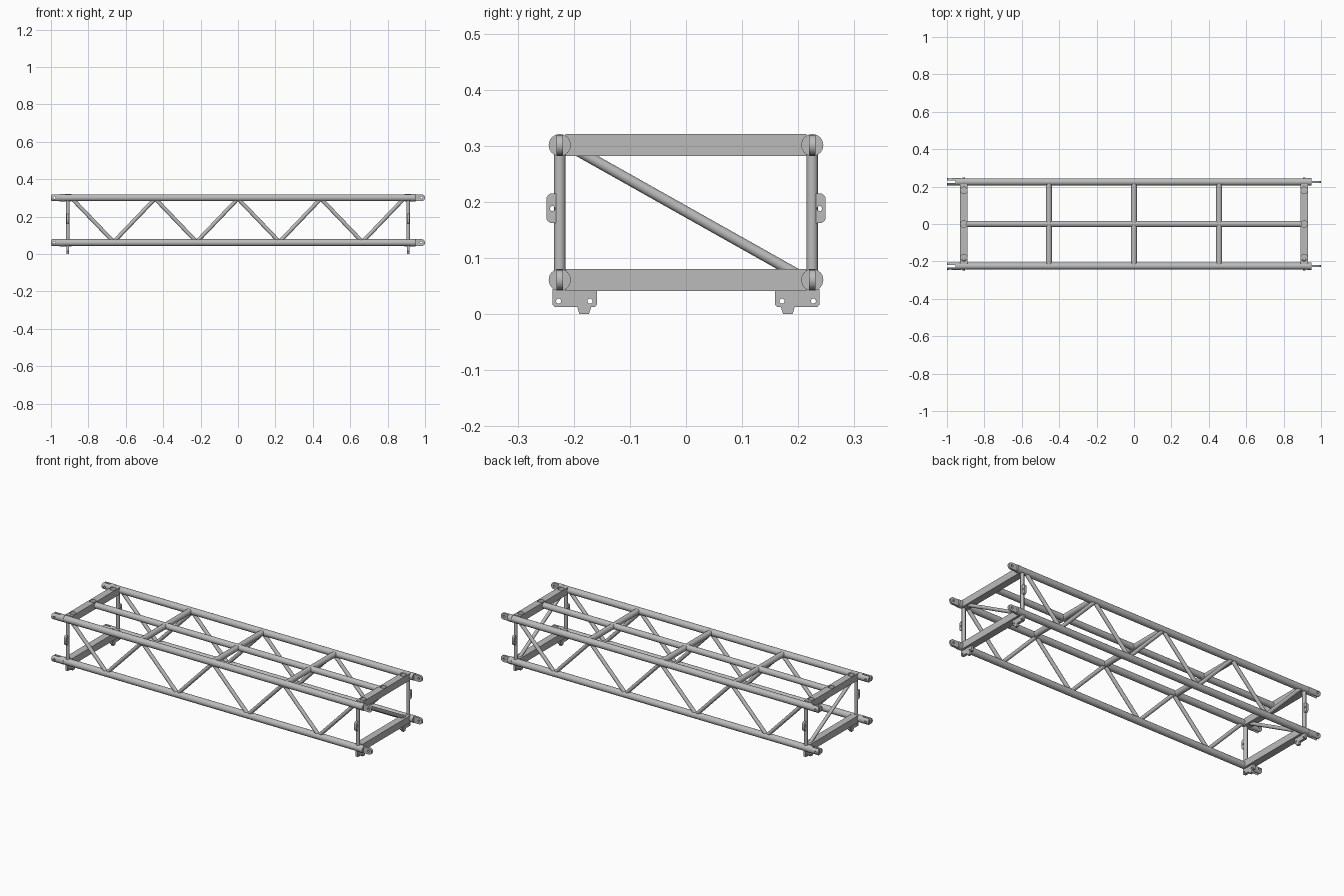
import bpy, bmesh, math
from mathutils import Vector, Matrix

cube = bpy.data.objects.get("Cube")
if cube:
    bpy.data.objects.remove(cube)

steel = bpy.data.materials.new("galvanised_grey")
steel.use_nodes = True
GREY = (0.5, 0.5, 0.5, 1)
steel.diffuse_color = GREY
steel.node_tree.nodes["Principled BSDF"].inputs["Base Color"].default_value = GREY

CHORD_Y, LOW, HIGH, END = 0.225, 0.061, 0.301, 0.91


def link(name, mesh):
    """Add a mesh as a named object, smooth with sharp edges."""
    mesh.materials.clear()
    mesh.materials.append(steel)
    mesh.polygons.foreach_set("use_smooth", [True] * len(mesh.polygons))
    mesh.set_sharp_from_angle(angle=math.radians(35))
    obj = bpy.data.objects.new(name, mesh)
    bpy.context.collection.objects.link(obj)
    return obj


def tube(name, a, b, r, sides=32):
    a, b = Vector(a), Vector(b)
    axis = b - a
    place = Matrix.Translation((a + b) / 2) @ axis.to_track_quat('Z', 'Y').to_matrix().to_4x4()
    bm = bmesh.new()
    bmesh.ops.create_cone(bm, cap_ends=True, segments=sides, radius1=r, radius2=r,
                          depth=axis.length, matrix=place)
    mesh = bpy.data.meshes.new(name)
    bm.to_mesh(mesh)
    bm.free()
    return link(name, mesh)


def box(name, centre, size):
    bm = bmesh.new()
    bmesh.ops.create_cube(bm, size=1, matrix=Matrix.Translation(centre) @ Matrix.Diagonal((*size, 1)))
    mesh = bpy.data.meshes.new(name)
    bm.to_mesh(mesh)
    bm.free()
    return link(name, mesh)


def circle(u, v, r, start=0, sweep=360, n=20):
    steps = n if sweep == 360 else n + 1
    angles = [math.radians(start + sweep * i / n) for i in range(steps)]
    return [(u + r * math.cos(t), v + r * math.sin(t)) for t in angles]


def plate(name, loops, thick, place):
    """Flat plate from an outline plus hole loops."""
    curve = bpy.data.curves.new(name, 'CURVE')
    curve.dimensions, curve.fill_mode, curve.extrude = '2D', 'BOTH', thick / 2
    for loop in loops:
        spline = curve.splines.new('POLY')
        spline.points.add(len(loop) - 1)
        for point, (u, v) in zip(spline.points, loop):
            point.co = (u, v, 0, 1)
        spline.use_cyclic_u = True
    temp = bpy.data.objects.new(name + "_outline", curve)
    bpy.context.collection.objects.link(temp)
    mesh = bpy.data.meshes.new_from_object(temp.evaluated_get(bpy.context.evaluated_depsgraph_get()))
    bpy.data.objects.remove(temp)
    bm = bmesh.new()
    bm.from_mesh(mesh)
    bmesh.ops.remove_doubles(bm, verts=bm.verts, dist=1e-5)
    bmesh.ops.transform(bm, matrix=place, verts=bm.verts)
    bmesh.ops.recalc_face_normals(bm, faces=bm.faces)
    bm.to_mesh(mesh)
    bm.free()
    return link(name, mesh)


def boolean(obj, steps):
    """Apply (operation, cutter) pairs and drop the cutters."""
    for operation, cutter in steps:
        cutter.hide_render = True
        mod = obj.modifiers.new("cut", 'BOOLEAN')
        mod.operation, mod.object, mod.solver = operation, cutter, 'EXACT'
    mesh = bpy.data.meshes.new_from_object(obj.evaluated_get(bpy.context.evaluated_depsgraph_get()))
    name = obj.name
    for item in [obj] + [cutter for _, cutter in steps]:
        bpy.data.objects.remove(item)
    return link(name, mesh)


def facing_side(x, y, z):
    """Plate lying in the YZ plane."""
    return Matrix(((0, 0, 1, x), (1, 0, 0, y), (0, 1, 0, z), (0, 0, 0, 1)))


def facing_front(x, y, z):
    """Plate lying in the XZ plane."""
    return Matrix(((1, 0, 0, x), (0, 0, -1, y), (0, 1, 0, z), (0, 0, 0, 1)))


# Main chords with end collars, tongues on one end and forks on the other
R = 0.0197
for y in (-CHORD_Y, CHORD_Y):
    for z in (LOW, HIGH):
        tube("chord", (-0.93, y, z), (0.93, y, z), 0.0185)
        for s in (-1, 1):
            tube("end_collar", (s * 0.926, y, z), (s * 0.95, y, z), R)
        outline = [(0.94, -0.018)] + circle(0.982, 0, 0.018, -90, 180) + [(0.94, 0.018)]
        plate("coupling_tongue", [outline, circle(0.98, 0, 0.006)], 0.012, facing_front(0, y, z))

        fork = tube("coupling_fork", (-1, y, z), (-0.945, y, z), R)
        rounded = plate("fork_rounding", [[(-0.93, 0.022)] + circle(-0.988, 0.008, 0.012, 90, 90)
                        + circle(-0.988, -0.008, 0.012, 180, 90) + [(-0.93, -0.022)]],
                        0.06, facing_front(0, y, z))
        slot = box("fork_slot", (-0.985, y, z), (0.06, 0.014, 0.06))
        pin = tube("fork_pin_hole", (-0.982, y - 0.04, z), (-0.982, y + 0.04, z), 0.006, 20)
        boolean(fork, [('INTERSECT', rounded), ('DIFFERENCE', slot), ('DIFFERENCE', pin)])

# Zigzag bracing on both long sides
TOP_NODES = [-0.887, -0.443, 0, 0.443, 0.887]
for y in (-CHORD_Y, CHORD_Y):
    for left, right in zip(TOP_NODES, TOP_NODES[1:]):
        middle = (left + right) / 2
        for top, s in ((left, -1), (right, 1)):
            tube("side_brace", (top - s * 0.006, y, 0.29), (middle + s * 0.007, y, 0.072), 0.0105, 20)

# Top deck: centre rail and cross tubes
tube("centre_rail", (-0.895, 0, HIGH), (0.895, 0, HIGH), 0.017)
for x in (-0.455, 0, 0.455):
    tube("cross_tube", (x, -CHORD_Y, HIGH), (x, CHORD_Y, HIGH), 0.016)

# End frames
EAR = [(0.22, 0.162), (0.241, 0.162), (0.246, 0.165), (0.249, 0.17),
       (0.249, 0.207), (0.246, 0.212), (0.241, 0.215), (0.22, 0.215)]
FOOT = [(0.159, 0.045), (0.159, 0.016), (0.162, 0.013), (0.169, 0.013), (0.173, 0),
        (0.19, 0), (0.194, 0.013), (0.234, 0.013), (0.2375, 0.016), (0.2375, 0.045)]
for x in (-END, END):
    box("lower_end_beam", (x, 0, LOW), (0.04, 0.43, 0.039))
    beam = box("upper_end_beam", (x, 0, HIGH), (0.04, 0.43, 0.039))
    sockets = [tube("socket", (x, y, 0.295), (x, y, 0.34), 0.0175, 24) for y in (-0.18, 0, 0.18)]
    boolean(beam, [('DIFFERENCE', socket) for socket in sockets])
    tube("end_brace", (x, -0.20, 0.295), (x, 0.20, 0.07), 0.0095, 20)
    for s in (-1, 1):
        tube("end_post", (x, s * CHORD_Y, LOW), (x, s * CHORD_Y, HIGH), 0.01, 20)
        for name, outline, holes in (
                ("post_ear", EAR, [circle(0.238, 0.188, 0.0045)]),
                ("foot_plate", FOOT, [circle(0.227, 0.023, 0.0045), circle(0.171, 0.023, 0.0045)])):
            loops = [[(s * u, v) for u, v in loop] for loop in [outline] + holes]
            plate(name, loops, 0.014, facing_side(x, 0, 0))
